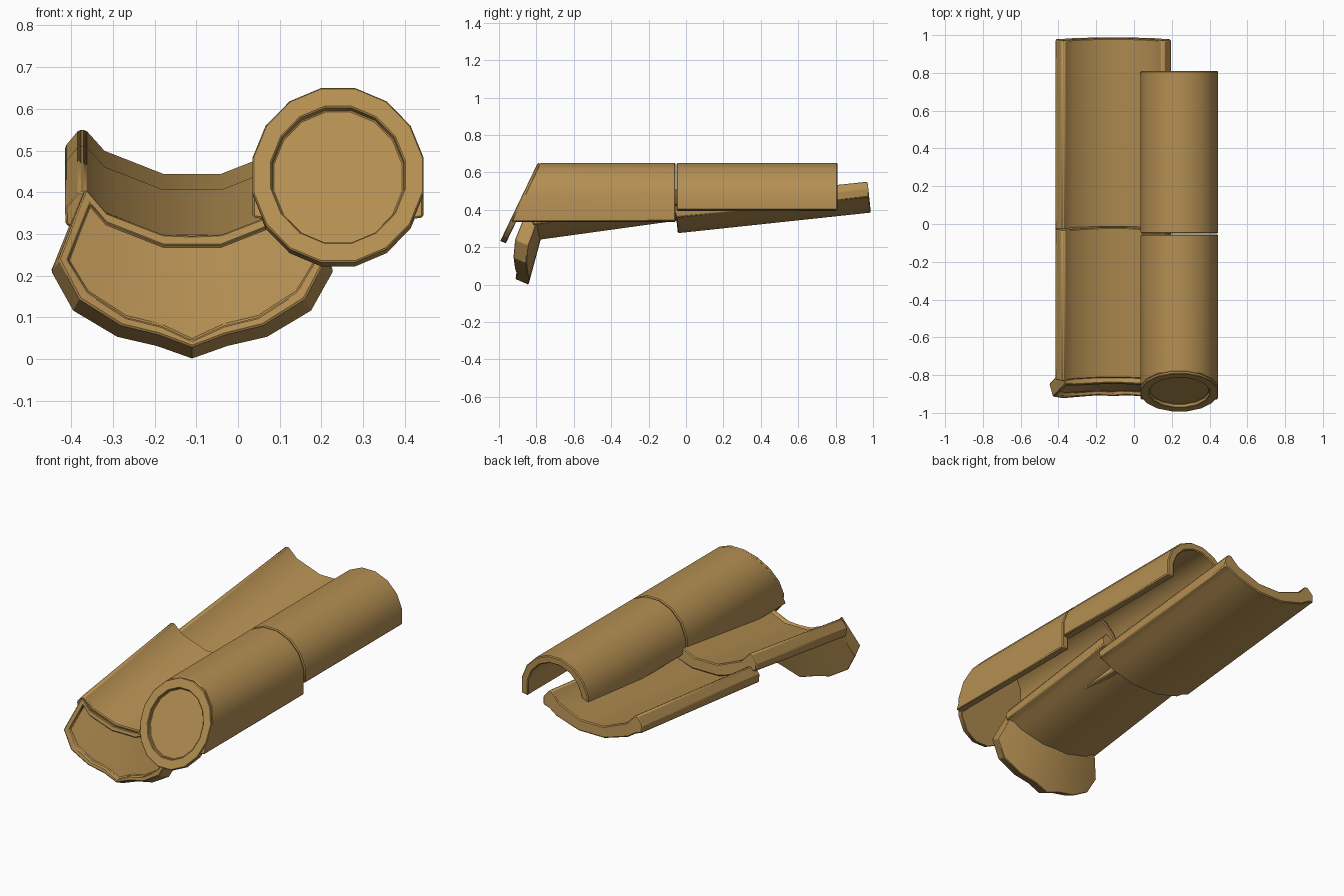
import bpy, bmesh, math

if "Cube" in bpy.data.objects:
    bpy.data.objects.remove(bpy.data.objects["Cube"])

clay = bpy.data.materials.new("clay_brown")
clay.diffuse_color = (0.46, 0.275, 0.085, 1)
clay.use_nodes = True
clay.node_tree.nodes["Principled BSDF"].inputs["Base Color"].default_value = clay.diffuse_color

PAN_X = -0.11              # centre line of the concave tiles
COV_X, COV_Z = 0.24, 0.442  # axis of the round cover tiles


def finish(name, verts, faces, bevel=0.005):
    me = bpy.data.meshes.new(name)
    me.from_pydata(verts, [], faces)
    bm = bmesh.new()
    bm.from_mesh(me)
    bmesh.ops.remove_doubles(bm, verts=bm.verts, dist=1e-5)
    bmesh.ops.recalc_face_normals(bm, faces=bm.faces)
    bm.to_mesh(me)
    bm.free()
    ob = bpy.data.objects.new(name, me)
    bpy.context.collection.objects.link(ob)
    me.materials.append(clay)
    if bevel:
        m = ob.modifiers.new("soft_edges", 'BEVEL')
        m.width, m.segments = bevel, 1
        m.limit_method, m.angle_limit = 'ANGLE', math.radians(40)
    bpy.ops.object.select_all(action='DESELECT')
    ob.select_set(True)
    bpy.context.view_layer.objects.active = ob
    bpy.ops.object.shade_smooth_by_angle(angle=math.radians(30))
    return ob


def shell(name, upper, lower, place):
    """Loft a curved slab: matching upper and lower profile points, two ends."""
    n = len(upper)
    verts = [place(p, e) for e in (0, 1) for p in upper + lower]
    k = 2 * n
    faces = []
    for i in range(n - 1):
        faces += [(i, i + 1, k + i + 1, k + i),
                  (n + i, n + i + 1, k + n + i + 1, k + n + i)]
        faces += [(o + i, o + i + 1, o + n + i + 1, o + n + i) for o in (0, k)]
    faces += [(i, n + i, k + n + i, k + i) for i in (0, n - 1)]
    return finish(name, verts, faces)


# Concave pan tiles
def both_sides(half):
    return [(-x, z) for x, z in reversed(half)] + half


pan_upper = both_sides([(0.07, 0), (0.21, 0.055), (0.255, 0.105), (0.272, 0.105), (0.305, 0.065)])
pan_lower = both_sides([(0.08, -0.06), (0.22, -0.018), (0.265, 0.012), (0.285, 0.018), (0.303, 0.024)])


def pan_tile(name, y0, z0, y1, z1):
    slope = (z1 - z0) / (y1 - y0)

    def place(p, end):
        y, z = ((y0, z0), (y1, z1))[end]
        return (PAN_X + p[0], y - slope * p[1], z + p[1])
    shell(name, pan_upper, pan_lower, place)


pan_tile("front_pan_tile", -0.815, 0.297, -0.02, 0.407)
pan_tile("rear_pan_tile", -0.05, 0.335, 0.982, 0.445)

# Drip plate closing the front pan tile
rim = [(0, .297), (.07, .30), (.205, .352), (.255, .41), (.32, .24),
       (.27, .145), (.17, .082), (.08, .06), (0, .03)]
recess = [(0, .272), (.07, .272), (.205, .325), (.245, .372), (.298, .238),
          (.25, .16), (.157, .1), (.075, .08), (0, .045)]


def drip_point(p, s, dy=0, dz=0, wide=1):
    x, z = p
    y = -0.912 + 0.27 * (z - 0.03) - 0.06 * (x / 0.32) ** 2
    return (PAN_X + s * x * wide, y + dy, z + dz)


verts, faces = [], []
for s in (-1, 1):
    b = len(verts)
    verts += [drip_point(p, s, 0.07, -0.03, 1.06) for p in rim]
    verts += [drip_point(p, s) for p in rim]
    verts += [drip_point(p, s) for p in recess]
    verts += [drip_point(p, s, 0.02) for p in recess]
    for r in range(3):
        for i in range(8):
            o = b + r * 9 + i
            faces.append((o, o + 1, o + 10, o + 9))
    for o in (b, b + 27):
        faces += [tuple(o + i for i in f)
                  for f in ((0, 1, 7, 8), (1, 2, 6, 7), (2, 5, 6), (2, 3, 4, 5))]
finish("drip_plate", verts, faces, 0.004)


# Round cover tiles: arches with straight legs
def slant(z):
    return -0.793 - 0.48 * (0.65 - z)


def arch(rx, rz, foot):
    pts = [(rx * math.cos(a), COV_Z + rz * math.sin(a))
           for a in (math.radians(11.25 + 22.5 * k) for k in range(8))]
    return [(pts[0][0], foot)] + pts + [(pts[-1][0], foot)]


def cover_tile(name, foot, front, back):
    def place(p, end):
        return (COV_X + p[0], back if end else front(p[1]), p[1])
    shell(name, arch(0.209, 0.212, foot), arch(0.168, 0.171, foot - 0.006), place)


cover_tile("front_cover_tile", 0.34, lambda z: slant(z) + 0.012, -0.056)
cover_tile("rear_cover_tile", 0.40, lambda z: -0.05, 0.81)

# Slanted end disc of the front cover tile, with a recessed face
verts = []
for scale, dy, dz in ((1, .03, -.012), (1, 0, 0), (.775, 0, 0), (.765, .018, -.007)):
    for k in range(16):
        a = math.radians(11.25 + 22.5 * k)
        z = COV_Z + 0.213 * scale * math.sin(a)
        verts.append((COV_X + 0.209 * scale * math.cos(a), slant(z) + dy, z + dz))
faces = [(r * 16 + k, r * 16 + (k + 1) % 16, r * 16 + 16 + (k + 1) % 16, r * 16 + 16 + k)
         for r in range(3) for k in range(16)]
faces += [tuple(range(16)), tuple(range(48, 64))]
finish("end_disc", verts, faces, 0.003)
